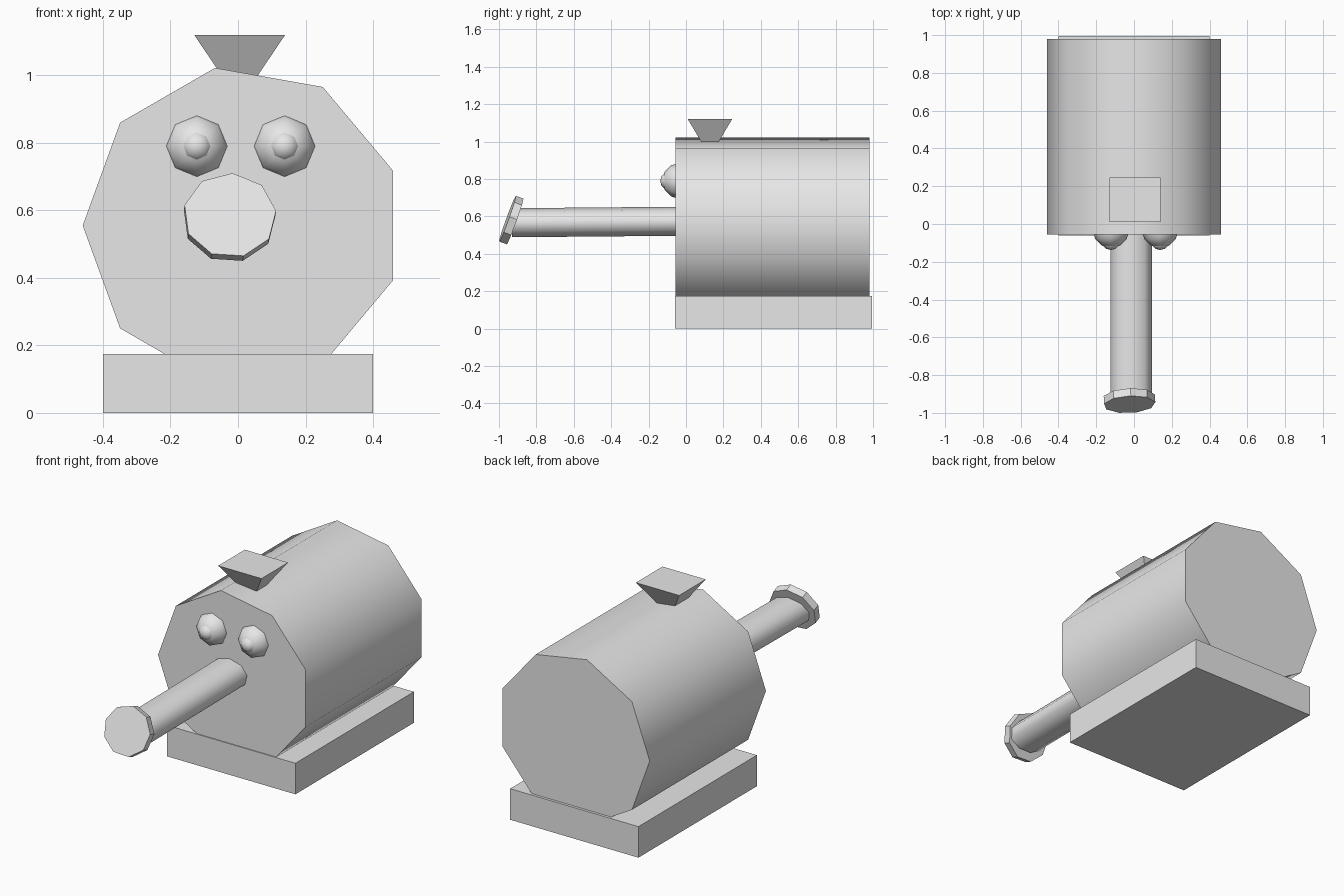
import bpy, math
from mathutils import Matrix, Vector

if "Cube" in bpy.data.objects:
    bpy.data.objects.remove(bpy.data.objects["Cube"])

grey = bpy.data.materials.new("plain_grey")
grey.diffuse_color = (0.8, 0.8, 0.8, 1)
grey.use_nodes = True
grey.node_tree.nodes["Principled BSDF"].inputs["Base Color"].default_value = grey.diffuse_color


def finish(name, smooth=None):
    ob = bpy.context.object
    ob.name = name
    ob.data.materials.append(grey)
    if smooth:
        bpy.ops.object.shade_smooth_by_angle(angle=math.radians(smooth))
    return ob


def prism(name, centre, rx, rz, depth, start, sides=9, pitch=0, yaw=0, smooth=60):
    """Polygonal cylinder along y; start is the angle of its first corner in the front view."""
    bpy.ops.mesh.primitive_cylinder_add(vertices=sides, radius=1, depth=depth)
    ob = bpy.context.object
    # the primitive has a corner on +y: turn it, scale it, then stand the axis along y
    turn = Matrix.Rotation(math.radians(start - 90), 4, 'Z')
    size = Matrix.Diagonal((rx, rz, 1, 1))
    stand = Matrix.Rotation(math.radians(90), 4, 'X')
    tilt = Matrix.Rotation(math.radians(yaw), 4, 'Z') @ Matrix.Rotation(math.radians(pitch), 4, 'X')
    ob.data.transform(Matrix.Translation(Vector(centre)) @ tilt @ stand @ size @ turn)
    return finish(name, smooth)


def ball(name, centre, radius, segments, rings):
    """Low-poly sphere with its pole facing the front."""
    bpy.ops.mesh.primitive_uv_sphere_add(segments=segments, ring_count=rings, radius=radius,
                                         location=centre, rotation=(math.radians(90), 0, 0))
    return finish(name, 180)


# base slab
bpy.ops.mesh.primitive_cube_add(size=1, location=(0, 0.4675, 0.0875))
bpy.context.object.scale = (0.8, 1.055, 0.175)
finish("base")

# nine-sided barrel body
prism("body", (0.014, 0.4625, 0.555), 0.474, 0.474, 1.035, 180)

# flattened snout tube and its tilted end disc
prism("snout", (-0.015, -0.465, 0.568), 0.112, 0.08, 0.93, 90, pitch=0.5)
prism("snout_disc", (-0.025, -0.935, 0.578), 0.138, 0.133, 0.043, 86, pitch=-20, yaw=3, smooth=30)

# eyes with bulging pupils
for side, x in (("left", -0.122), ("right", 0.138)):
    ball(side + "_eye", (x, -0.03, 0.79), 0.097, 8, 6)
    ball(side + "_pupil", (x, -0.088, 0.79), 0.05, 8, 6)

# funnel: upside-down pyramid sunk into the body
bpy.ops.mesh.primitive_cone_add(vertices=4, radius1=0, radius2=math.sqrt(0.5), depth=0.2,
                                location=(0.005, 0.128, 1.02))
ob = bpy.context.object
ob.data.transform(Matrix.Diagonal((0.27, 0.237, 1, 1)) @ Matrix.Rotation(math.radians(45), 4, 'Z'))
finish("funnel")
